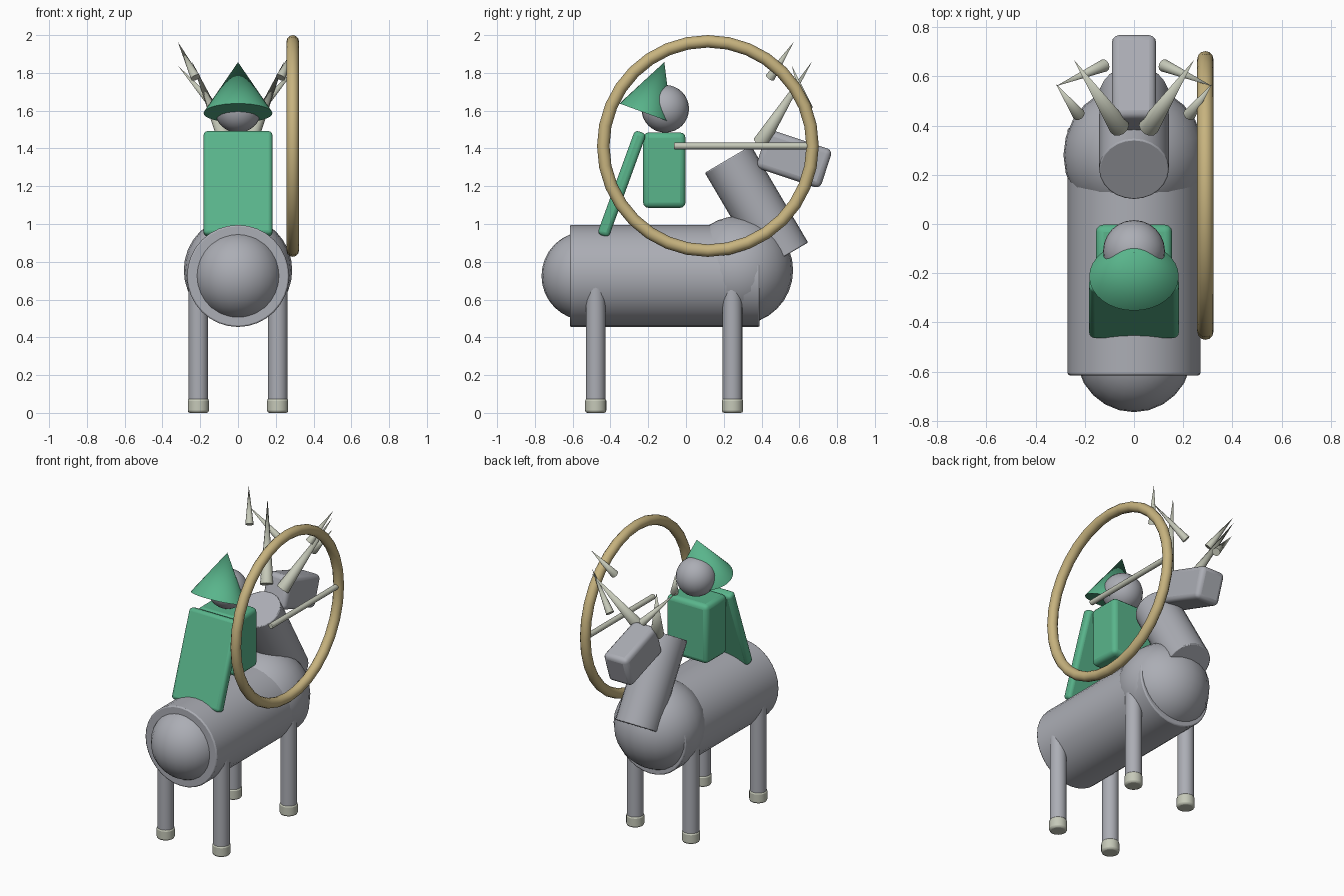
import bpy
import math
from mathutils import Vector

cube = bpy.data.objects.get("Cube")
if cube:
    bpy.data.objects.remove(cube, do_unlink=True)


def material(name, rgb):
    m = bpy.data.materials.new(name)
    m.use_nodes = True
    m.diffuse_color = (*rgb, 1)
    bsdf = next(n for n in m.node_tree.nodes if n.type == 'BSDF_PRINCIPLED')
    bsdf.inputs["Base Color"].default_value = (*rgb, 1)
    return m


GREY = material("stone grey", (0.41, 0.42, 0.46))
GREEN = material("cloth green", (0.10, 0.46, 0.26))
TAN = material("hoop tan", (0.57, 0.45, 0.21))
BONE = material("pale bone", (0.56, 0.58, 0.48))


def finish(name, mat, bevel=0, segments=3):
    ob = bpy.context.object
    ob.name = name
    ob.data.materials.append(mat)
    bpy.ops.object.transform_apply(location=False, rotation=False, scale=True)
    if bevel:
        mod = ob.modifiers.new("rounded edges", 'BEVEL')
        mod.width = bevel
        mod.segments = segments
        mod.limit_method = 'ANGLE'
    bpy.ops.object.shade_smooth_by_angle(angle=math.radians(40))
    return ob


def box(name, mat, loc, size, tilt=0, bevel=0.03):
    bpy.ops.mesh.primitive_cube_add(size=1, location=loc, rotation=(tilt, 0, 0))
    bpy.context.object.scale = size
    return finish(name, mat, bevel)


def ball(name, mat, loc, r):
    bpy.ops.mesh.primitive_uv_sphere_add(segments=24, ring_count=16, radius=r, location=loc)
    return finish(name, mat)


def rod(name, mat, start, end, r1, r2=None, bevel=0, sides=24):
    """Cylinder or cone running from start to end."""
    a, b = Vector(start), Vector(end)
    bpy.ops.mesh.primitive_cone_add(
        vertices=sides, radius1=r1, radius2=r1 if r2 is None else r2,
        depth=(b - a).length, location=(a + b) / 2,
        rotation=(b - a).to_track_quat('Z', 'Y').to_euler())
    return finish(name, mat, bevel, 2)


# Animal body, rump and chest
rod("body", GREY, (0, -0.615, 0.725), (0, 0.39, 0.725), 0.27, bevel=0.008, sides=32)
ball("rump", GREY, (0, -0.53, 0.725), 0.235)
ball("chest", GREY, (0, 0.28, 0.755), 0.287)

# Neck and muzzle
rod("neck", GREY, (0, 0.524, 0.83), (0, 0.222, 1.343), 0.142, bevel=0.006)
box("animal_head", GREY, (0, 0.572, 1.345), (0.18, 0.36, 0.215), tilt=-0.32)

# Legs, hooves and antlers on both sides
for side, s in (("right", -1), ("left", 1)):
    for end, y in (("rear", -0.478), ("front", 0.246)):
        x = 0.21 * s
        rod(f"{end}_leg_{side}", GREY, (x, y, 0.03), (x, y, 0.68), 0.052)
        rod(f"{end}_hoof_{side}", BONE, (x, y, 0), (x, y, 0.076), 0.056, bevel=0.012)
    rod(f"antler_{side}", BONE, (s * 0.06, 0.395, 1.43), (s * 0.244, 0.667, 1.86),
        0.042, 0, sides=12)
    rod(f"upper_tine_{side}", BONE, (s * 0.225, 0.445, 1.775), (s * 0.318, 0.57, 1.963),
        0.026, 0, sides=12)
    rod(f"front_tine_{side}", BONE, (s * 0.12, 0.645, 1.615), (s * 0.318, 0.56, 1.838),
        0.026, 0, sides=12)

# Rider
box("rider_torso", GREEN, (0, -0.115, 1.285), (0.31, 0.225, 0.4))
box("cloak", GREEN, (0, -0.34, 1.2125), (0.365, 0.064, 0.585), tilt=-0.35, bevel=0.022)
ball("rider_head", GREY, (0, -0.11, 1.61), 0.126)
bpy.ops.mesh.primitive_cone_add(vertices=32, radius1=1, radius2=0, depth=1,
                                location=(0, -0.164, 1.722), rotation=(-0.35, 0, 0))
bpy.context.object.scale = (0.182, 0.148, 0.287)
finish("pointed_hood", GREEN)

# Hoop with its straight rod
bpy.ops.mesh.primitive_torus_add(major_segments=32, minor_segments=12,
                                 major_radius=0.554, minor_radius=0.033,
                                 location=(0.29, 0.116, 1.413),
                                 rotation=(0, math.pi / 2, 0))
finish("hoop", TAN)
rod("hoop_rod", BONE, (0.29, -0.063, 1.413), (0.29, 0.66, 1.413), 0.018, bevel=0.004, sides=12)
